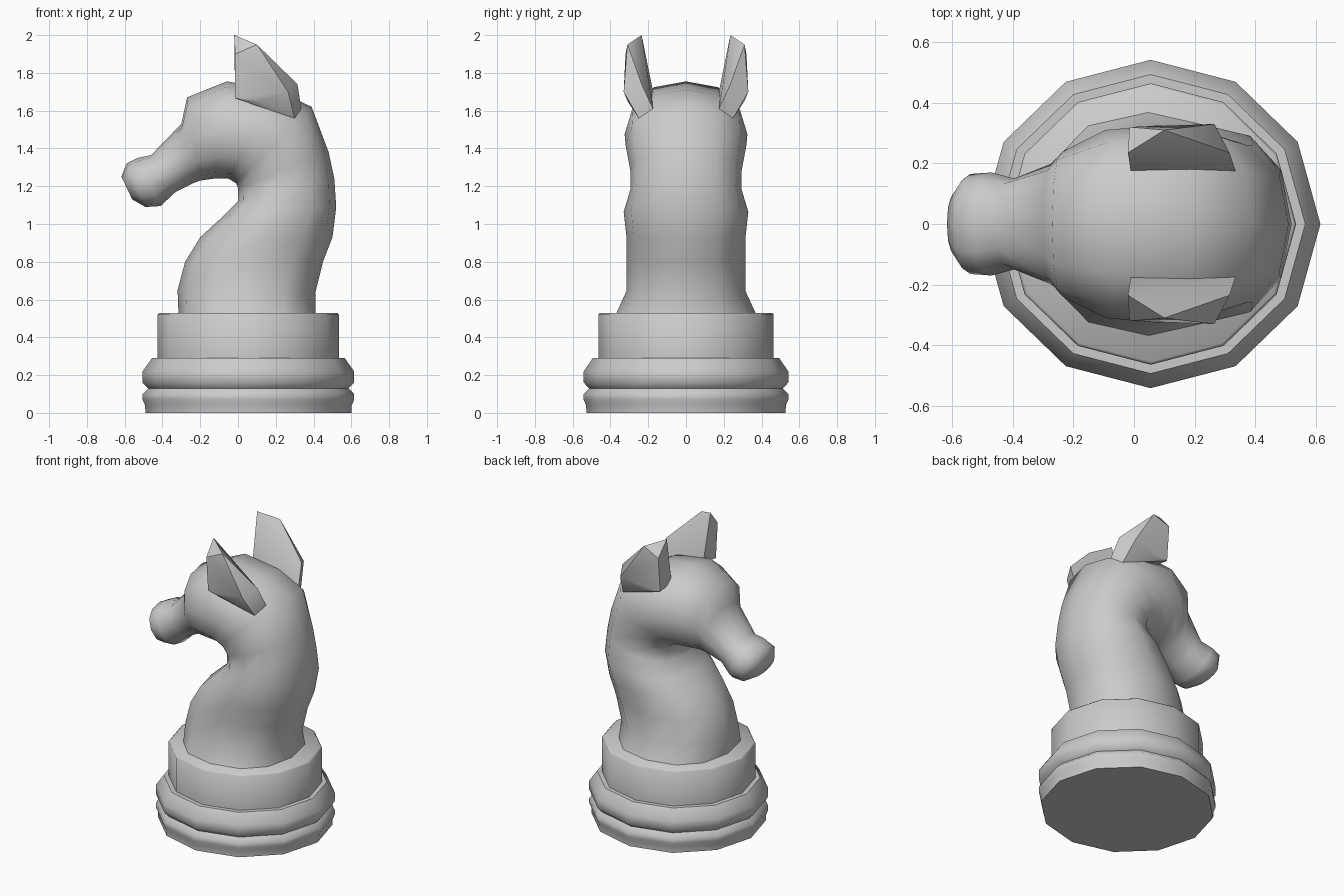
import bpy, bmesh, math
from mathutils import Vector

if "Cube" in bpy.data.objects:
    bpy.data.objects.remove(bpy.data.objects["Cube"], do_unlink=True)

COLOUR = (0.6, 0.6, 0.6, 1)
grey = bpy.data.materials.new("light_grey")
grey.use_nodes = True
grey.diffuse_color = COLOUR
grey.node_tree.nodes["Principled BSDF"].inputs["Base Color"].default_value = COLOUR
SIDES = 12


def finish(name, bm, angle):
    bmesh.ops.recalc_face_normals(bm, faces=bm.faces[:])
    mesh = bpy.data.meshes.new(name)
    bm.to_mesh(mesh)
    bm.free()
    mesh.materials.append(grey)
    obj = bpy.data.objects.new(name, mesh)
    bpy.context.collection.objects.link(obj)
    bpy.ops.object.select_all(action="DESELECT")
    obj.select_set(True)
    bpy.context.view_layer.objects.active = obj
    bpy.ops.object.shade_smooth_by_angle(angle=math.radians(angle))
    return obj


def loft(name, rings, angle):
    """Bridge successive rings of points and cap both ends."""
    bm = bmesh.new()
    loops = [[bm.verts.new(p) for p in ring] for ring in rings]
    for a, b in zip(loops, loops[1:]):
        for i in range(SIDES):
            j = (i + 1) % SIDES
            bm.faces.new((a[i], a[j], b[j], b[i]))
    bm.faces.new(loops[0])
    bm.faces.new(loops[-1])
    return finish(name, bm, angle)


def ring(low, high, width, power=1.0):
    """Rounded cross-section between two points of the side outline."""
    low, high = (Vector((x, 0, z)) for x, z in (low, high))
    mid, half = (low + high) / 2, (high - low) / 2
    points = []
    for i in range(SIDES):
        t = math.tau * i / SIDES
        c, s = (math.copysign(abs(f) ** power, f) for f in (math.cos(t), math.sin(t)))
        points.append(mid + half * c + Vector((0, width * s, 0)))
    return points


# Turned base: radius and height
profile = [(.545, 0), (.547, .04), (.56, .07), (.56, .10), (.53, .13), (.56, .16),
           (.56, .22), (.51, .29), (.48, .29), (.48, .52), (.47, .53)]
CX = .055
loft("turned_base", [ring((CX - r, z), (CX + r, z), r * .967) for r, z in profile], 50)

# Neck, head and muzzle: throat side, mane side, half width
sections = [
    ((-.315, .525), (.41, .525), .37), ((-.32, .65), (.41, .64), .315),
    ((-.28, .80), (.45, .80), .315), ((-.20, .93), (.50, .93), .315),
    ((-.08, 1.04), (.52, 1.09), .33), ((0, 1.12), (.51, 1.24), .295),
    ((0, 1.19), (.48, 1.38), .295), ((-.01, 1.215), (.39, 1.62), .32),
    ((-.05, 1.24), (.20, 1.71), .325), ((-.13, 1.24), (-.06, 1.755), .31),
    ((-.20, 1.23), (-.27, 1.67), .24), ((-.24, 1.215), (-.30, 1.53), .20),
    ((-.33, 1.17), (-.46, 1.365), .15), ((-.41, 1.095), (-.53, 1.35), .17),
    ((-.49, 1.09), (-.59, 1.32), .165), ((-.56, 1.13), (-.617, 1.25), .10),
]
loft("neck_and_head", [ring(a, b, w, .88) for a, b, w in sections], 80)

# Ears: faceted wedges, flat on the inside
ear = [(-.02, .235, 2), (.10, .31, 1.95), (-.015, .32, 1.90), (.315, .235, 1.74),
       (.335, .175, 1.61), (.30, .25, 1.56), (.265, .33, 1.70), (.11, .31, 1.65),
       (-.015, .30, 1.665), (-.01, .17, 1.68)]
for name, side in (("back_ear", 1), ("front_ear", -1)):
    bm = bmesh.new()
    for x, y, z in ear:
        bm.verts.new((x, y * side, z))
    bmesh.ops.convex_hull(bm, input=bm.verts[:])
    finish(name, bm, 35)
